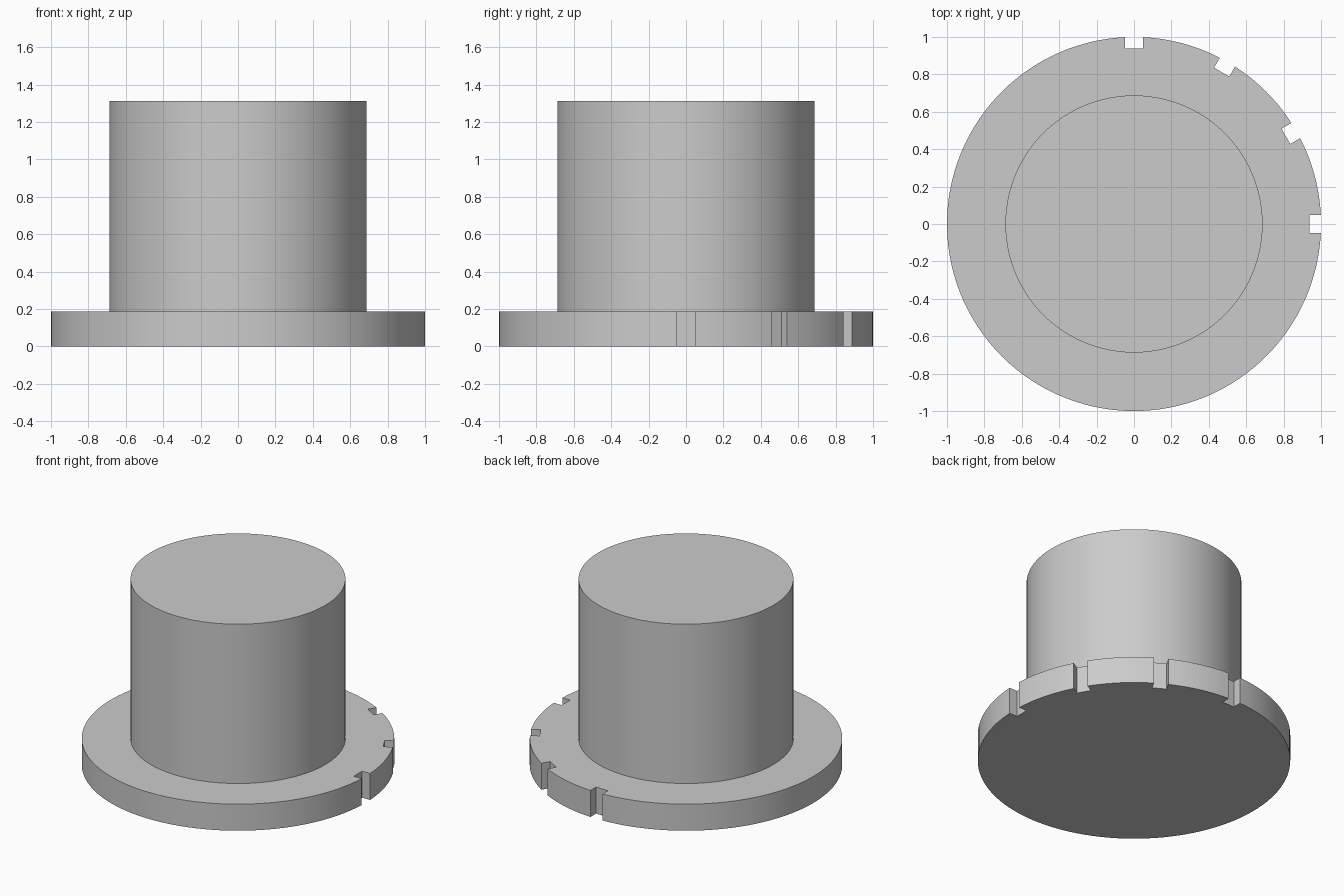
import bpy
import bmesh
from math import radians, cos, sin, asin, sqrt
from mathutils import Vector, Matrix

cube = bpy.data.objects.get("Cube")
if cube:
    bpy.data.objects.remove(cube, do_unlink=True)

FLANGE_R, FLANGE_H = 1.0, 0.1875
POST_R, TOP_Z = 0.6875, 1.3125
NOTCH_FLOOR, NOTCH_HALF = 0.9375, 0.047
NOTCH_ANGLES = (0, 30, 60, 90)

grey = bpy.data.materials.new("plain grey")
grey.use_nodes = True
colour = (0.6, 0.6, 0.6, 1)
grey.diffuse_color = colour
grey.node_tree.nodes["Principled BSDF"].inputs["Base Color"].default_value = colour


def arc(radius, start, end, steps):
    """Points along an arc, both ends included."""
    angles = [start + (end - start) * i / steps for i in range(steps + 1)]
    return [Vector((radius * cos(a), radius * sin(a), 0)) for a in angles]


def extrude_outline(name, outline, bottom, top):
    """Closed prism from a flat outline, with sharp rims and smooth walls."""
    bm = bmesh.new()
    face = bm.faces.new([bm.verts.new((p.x, p.y, bottom)) for p in outline])
    grown = bmesh.ops.extrude_face_region(bm, geom=[face], use_keep_orig=True)
    moved = [v for v in grown["geom"] if isinstance(v, bmesh.types.BMVert)]
    bmesh.ops.translate(bm, verts=moved, vec=(0, 0, top - bottom))
    bmesh.ops.recalc_face_normals(bm, faces=bm.faces)
    mesh = bpy.data.meshes.new(name)
    bm.to_mesh(mesh)
    bm.free()
    mesh.materials.append(grey)
    obj = bpy.data.objects.new(name, mesh)
    bpy.context.collection.objects.link(obj)
    bpy.ops.object.select_all(action="DESELECT")
    obj.select_set(True)
    bpy.context.view_layer.objects.active = obj
    bpy.ops.object.shade_smooth_by_angle(angle=radians(30))
    return obj


# Flange outline: a square notch at each angle, then the rim up to the next one
half_angle = asin(NOTCH_HALF / FLANGE_R)
edge_x = sqrt(FLANGE_R ** 2 - NOTCH_HALF ** 2)
notch = [Vector((NOTCH_FLOOR, side * NOTCH_HALF, 0)) for side in (-1, 1)]
outline = []
for here, following in zip(NOTCH_ANGLES, NOTCH_ANGLES[1:] + (360,)):
    turn = Matrix.Rotation(radians(here), 3, "Z")
    outline += [turn @ p for p in notch]
    outline += arc(FLANGE_R, radians(here) + half_angle,
                   radians(following) - half_angle, (following - here) // 3)
extrude_outline("notched_flange", outline, 0, FLANGE_H)

# Round post standing on the flange
extrude_outline("round_post", arc(POST_R, 0, radians(360), 96)[:-1], FLANGE_H, TOP_Z)
